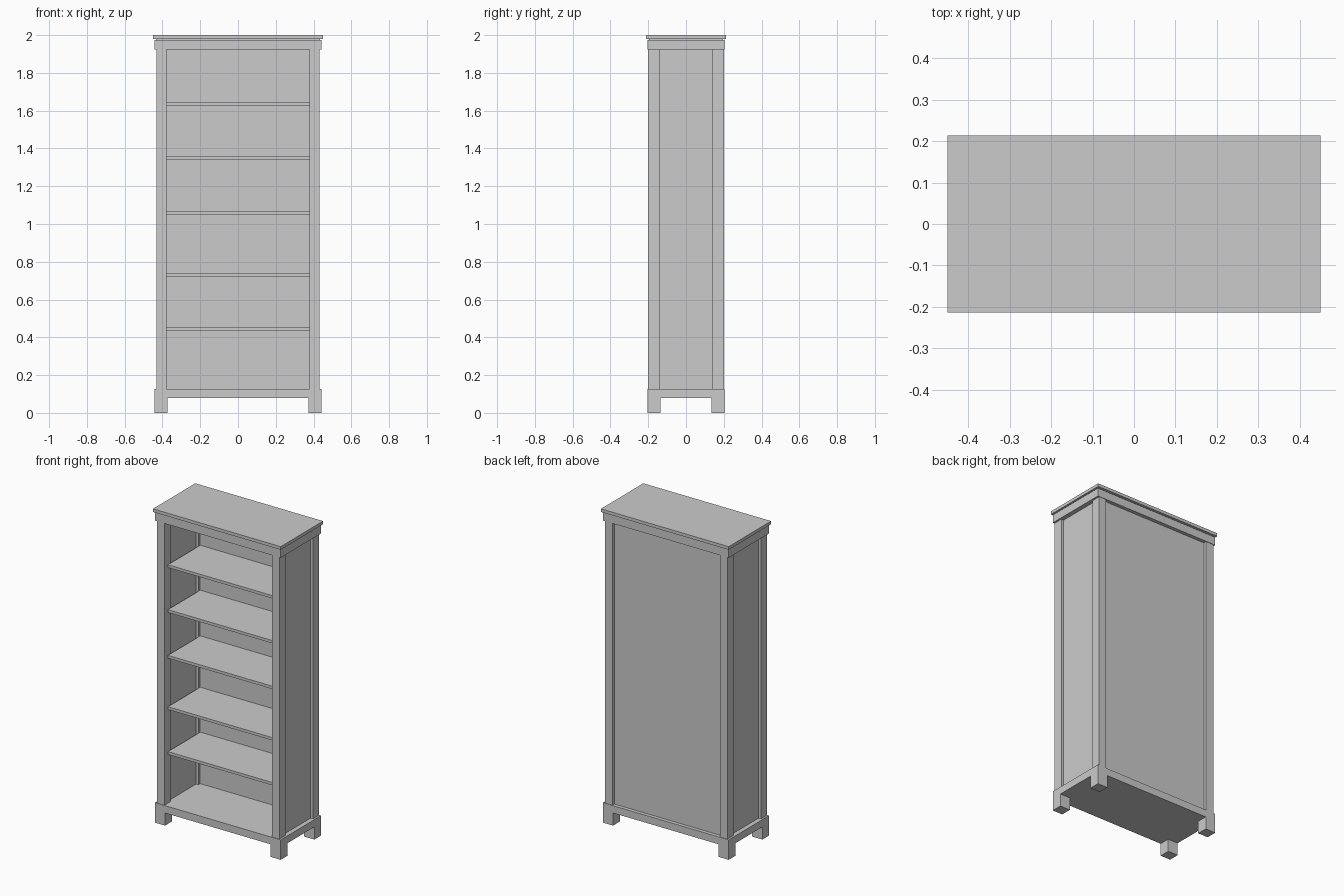
import bpy, bmesh

if "Cube" in bpy.data.objects:
    bpy.data.objects.remove(bpy.data.objects["Cube"])


def finish(name, bm):
    mesh = bpy.data.meshes.new(name)
    bm.to_mesh(mesh)
    bm.free()
    obj = bpy.data.objects.new(name, mesh)
    bpy.context.collection.objects.link(obj)
    return obj


def box(name, x, y, z):
    """Axis-aligned box from (min, max) ranges."""
    bm = bmesh.new()
    bmesh.ops.create_cube(bm, size=1)
    for v in bm.verts:
        v.co = [r[0] if c < 0 else r[1] for c, r in zip(v.co, (x, y, z))]
    return finish(name, bm)


BASE_TOP, FRIEZE_BOTTOM = 0.127, 1.923
POST_X, POST_Y = (0.378, 0.431), (0.14, 0.2)


def flip(r, s):
    return r if s > 0 else (-r[1], -r[0])


# Plinth: 3x3 grid of cells, thickened upward, corner cells pulled down as feet
bm = bmesh.new()
xs, ys = (-0.443, -0.372, 0.372, 0.443), (-0.203, -0.135, 0.135, 0.203)
pts = [[bm.verts.new((x, y, 0.08)) for y in ys] for x in xs]
cells = {(i, j): bm.faces.new((pts[i][j], pts[i][j + 1], pts[i + 1][j + 1], pts[i + 1][j]))
         for i in range(3) for j in range(3)}
corners = [f for (i, j), f in cells.items() if i != 1 and j != 1]
up = bmesh.ops.extrude_face_region(bm, geom=list(cells.values()), use_keep_orig=True)["geom"]
bmesh.ops.translate(bm, vec=(0, 0, BASE_TOP - 0.08),
                    verts=[g for g in up if isinstance(g, bmesh.types.BMVert)])
for f in corners:
    foot = bmesh.ops.extrude_discrete_faces(bm, faces=[f])["faces"][0]
    bmesh.ops.translate(bm, vec=(0, 0, -0.08), verts=foot.verts)
bmesh.ops.recalc_face_normals(bm, faces=bm.faces)
finish("plinth_with_feet", bm)

# Corner posts and recessed side panels
for sx, side in ((-1, "left"), (1, "right")):
    for sy, end in ((-1, "front"), (1, "back")):
        box(f"{end}_{side}_post", flip(POST_X, sx), flip(POST_Y, sy), (BASE_TOP, FRIEZE_BOTTOM))
    box(f"{side}_panel", flip((0.394, 0.414), sx), (-0.14, 0.14), (BASE_TOP, FRIEZE_BOTTOM))

# Recessed back panel
box("back_panel", (-0.378, 0.378), (0.16, 0.18), (BASE_TOP, FRIEZE_BOTTOM))

# Shelves
for i, z in enumerate((0.437, 0.723, 1.05, 1.341, 1.627)):
    box(f"shelf_{i + 1}", (-0.378, 0.378), (-0.165, 0.16), (z, z + 0.018))

# Frieze, shadow gap and top board
box("frieze", (-0.443, 0.443), (-0.203, 0.203), (FRIEZE_BOTTOM, 1.975))
box("shadow_gap", (-0.435, 0.435), (-0.195, 0.195), (1.975, 1.98))
box("top_board", (-0.45, 0.45), (-0.213, 0.213), (1.98, 2.0))
